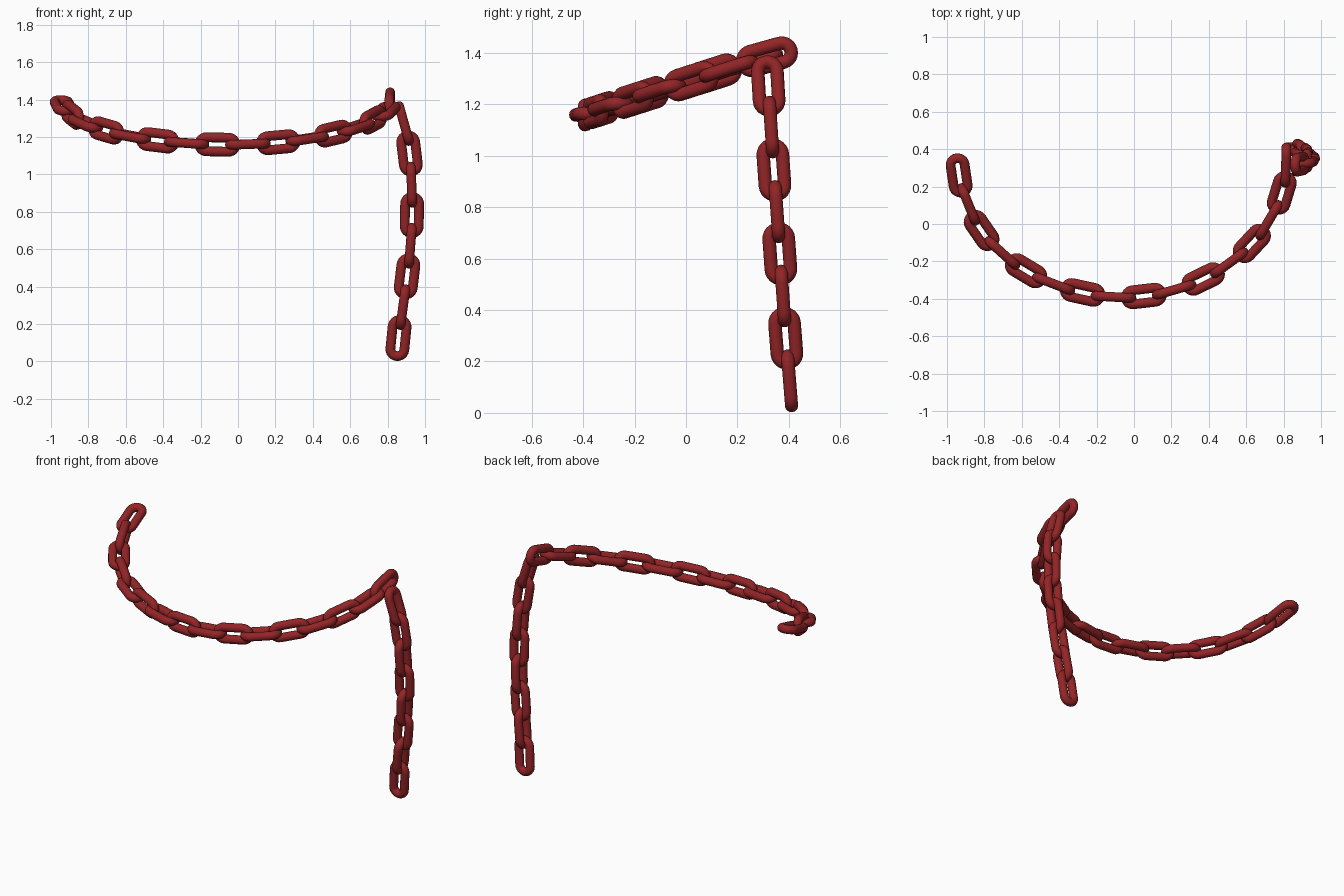
import bpy
from math import pi, cos, sin
from mathutils import Vector, Matrix

cube = bpy.data.objects.get("Cube")
if cube:
    bpy.data.objects.remove(cube, do_unlink=True)

red = bpy.data.materials.new("dark_red")
red.use_nodes = True
color = (0.29, 0.018, 0.02, 1)
red.diffuse_color = color
red.node_tree.nodes["Principled BSDF"].inputs["Base Color"].default_value = color

LENGTH, WIDTH, WIRE = 0.246, 0.127, 0.026


def link_mesh(arc_steps=12, sides=14):
    """Round wire swept around a stadium: long axis x, wide axis y."""
    bend = WIDTH / 2 - WIRE
    straight = (LENGTH - WIDTH) / 2
    verts, faces = [], []
    for end in (1, -1):
        for i in range(arc_steps + 1):
            a = -pi / 2 + pi * i / arc_steps + (0 if end == 1 else pi)
            out = Vector((cos(a), sin(a), 0))
            center = out * bend + Vector((end * straight, 0, 0))
            for j in range(sides):
                b = 2 * pi * j / sides
                verts.append(center + out * WIRE * cos(b) + Vector((0, 0, WIRE * sin(b))))
    rings = len(verts) // sides
    for i in range(rings):
        n = (i + 1) % rings
        for j in range(sides):
            k = (j + 1) % sides
            faces.append((i * sides + j, n * sides + j, n * sides + k, i * sides + k))
    mesh = bpy.data.meshes.new("chain_link")
    mesh.from_pydata(verts, [], faces)
    mesh.polygons.foreach_set("use_smooth", [True] * len(faces))
    mesh.materials.append(red)
    return mesh


LINK = link_mesh()


def place_link(name, center, along, wide):
    t = along.normalized()
    w = (wide - t * wide.dot(t)).normalized()
    obj = bpy.data.objects.new(name, LINK)
    obj.matrix_world = Matrix.Translation(center) @ Matrix((t, w, t.cross(w))).transposed().to_4x4()
    bpy.context.collection.objects.link(obj)


def tangents(points, first, last):
    inner = [b - a for a, b in zip(points, points[2:])]
    return [Vector(first)] + inner + [Vector(last)]


# Sagging loop: link centres on a sloping plane, alternating flat and upright
loop_xy = [(-0.935, 0.26), (-0.885, 0.105), (-0.815, -0.035), (-0.705, -0.155),
           (-0.577, -0.25), (-0.43, -0.32), (-0.275, -0.366), (-0.11, -0.39),
           (0.053, -0.385), (0.215, -0.352), (0.37, -0.294), (0.51, -0.208),
           (0.63, -0.104), (0.722, 0.02), (0.79, 0.166), (0.812, 0.315)]
loop = [Vector((x, y, 1.16 + 0.32 * (y + 0.39))) for x, y in loop_xy]
up = Vector((0, 0, 1))
for i, (p, t) in enumerate(zip(loop, tangents(loop, (0.15, -1, -0.32), (0.03, 1, 0.28)))):
    place_link(f"loop_link_{i + 1}", p, t, up if i % 2 else t.cross(up))

# Hanging tail: alternating front-to-back and side-to-side links
tail = [Vector(p) for p in (
    (0.888, 0.32, 1.272), (0.917, 0.331, 1.112), (0.928, 0.342, 0.945), (0.93, 0.354, 0.783),
    (0.922, 0.365, 0.619), (0.904, 0.377, 0.455), (0.882, 0.388, 0.29), (0.858, 0.403, 0.125))]
for i, (p, t) in enumerate(zip(tail, tangents(tail, (0.28, 0.06, -1), (-0.1, 0.08, -1)))):
    place_link(f"tail_link_{i + 1}", p, t, Vector((1, 0, 0)) if i % 2 else Vector((0, 1, 0)))
